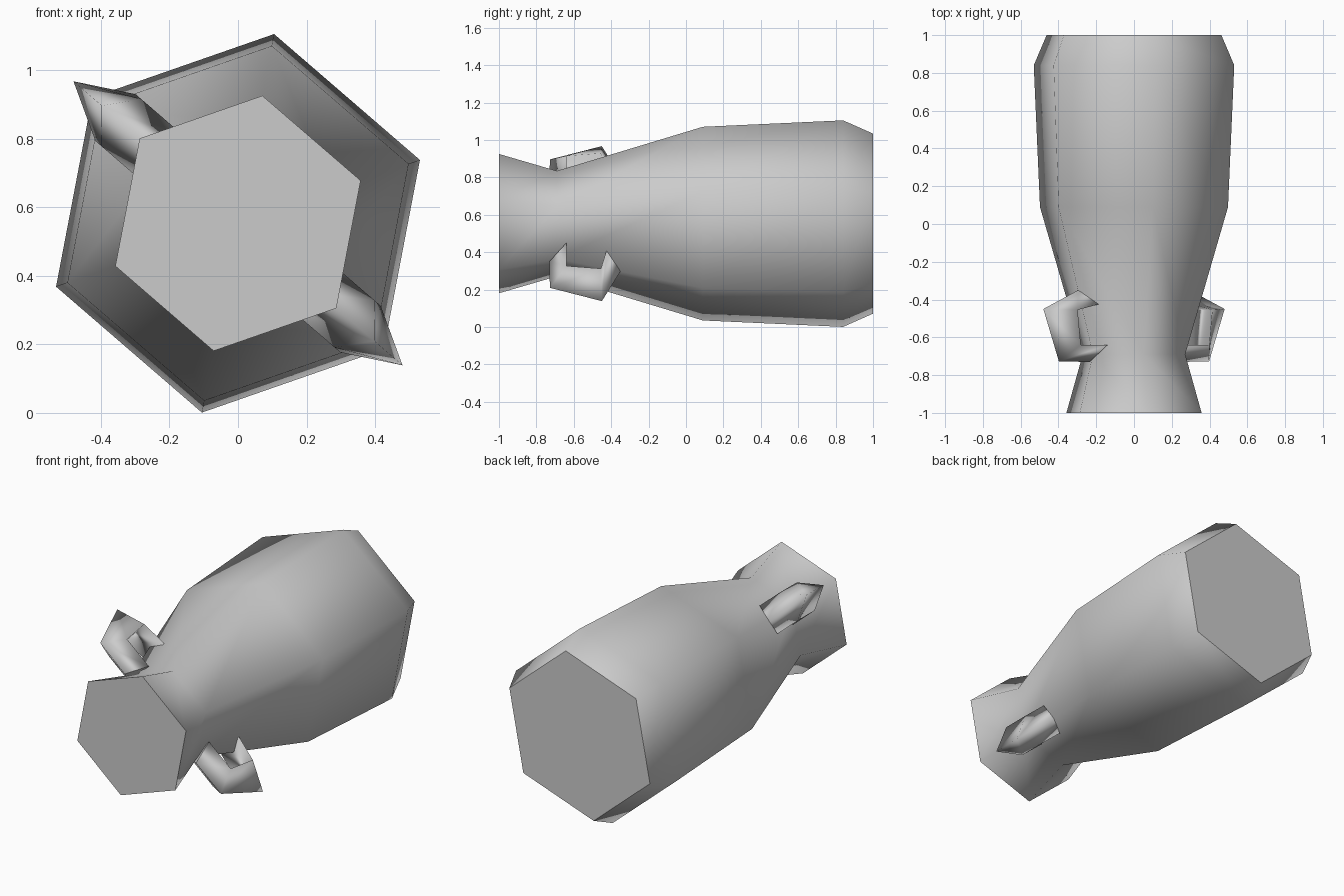
import bpy
import bmesh
from math import sin, cos, radians
from mathutils import Vector

cube = bpy.data.objects.get("Cube")
if cube:
    bpy.data.objects.remove(cube, do_unlink=True)

AXIS_Z = 0.553
TURN = 19.2  # rotation of the six-sided body about its axis

clay = bpy.data.materials.new("light_grey_clay")
clay.use_nodes = True
clay.diffuse_color = (0.6, 0.6, 0.6, 1)
clay.node_tree.nodes["Principled BSDF"].inputs["Base Color"].default_value = (0.6, 0.6, 0.6, 1)


def loft(name, rings):
    """Skin a list of closed rings, smooth along the sides with flat end caps."""
    bm = bmesh.new()
    loops = [[bm.verts.new(p) for p in ring] for ring in rings]
    n = len(rings[0])
    for a, b in zip(loops, loops[1:]):
        for i in range(n):
            j = (i + 1) % n
            bm.faces.new((a[i], a[j], b[j], b[i])).smooth = True
    for end in (loops[0], loops[-1]):
        cap = bm.faces.new(end)
        for edge in cap.edges:
            edge.smooth = False
    bmesh.ops.recalc_face_normals(bm, faces=bm.faces)
    mesh = bpy.data.meshes.new(name)
    bm.to_mesh(mesh)
    bm.free()
    mesh.materials.append(clay)
    obj = bpy.data.objects.new(name, mesh)
    bpy.context.collection.objects.link(obj)
    return obj


def polar(angle, out, y, side=0.0):
    """Point at a distance out from the axis, shifted sideways."""
    a = radians(angle)
    return Vector((out * cos(a) - side * sin(a), y, AXIS_Z + out * sin(a) + side * cos(a)))


# Six-sided jug body lying on its side, mouth to the front: (y, radius)
profile = [(-1, 0.379), (-0.69, 0.287), (0.09, 0.527), (0.84, 0.562), (1, 0.49)]
loft("jug_body", [[polar(TURN + 60 * i, r, y) for i in range(6)] for y, r in profile])

# Triangular-section handles on opposite corners:
# outer ridge (out, y) paired with inner edge (out, y)
handle_path = [
    ((0.31, -0.73), (0.262, -0.64)),
    ((0.525, -0.728), (0.45, -0.64)),
    ((0.634, -0.45), (0.472, -0.455)),
    ((0.39, -0.35), (0.325, -0.425)),
]
for name, angle in (("left_handle", TURN + 300), ("right_handle", TURN + 120)):
    loft(name, [[polar(angle, *ridge), polar(angle, *inner, 0.09), polar(angle, *inner, -0.09)]
                for ridge, inner in handle_path])
